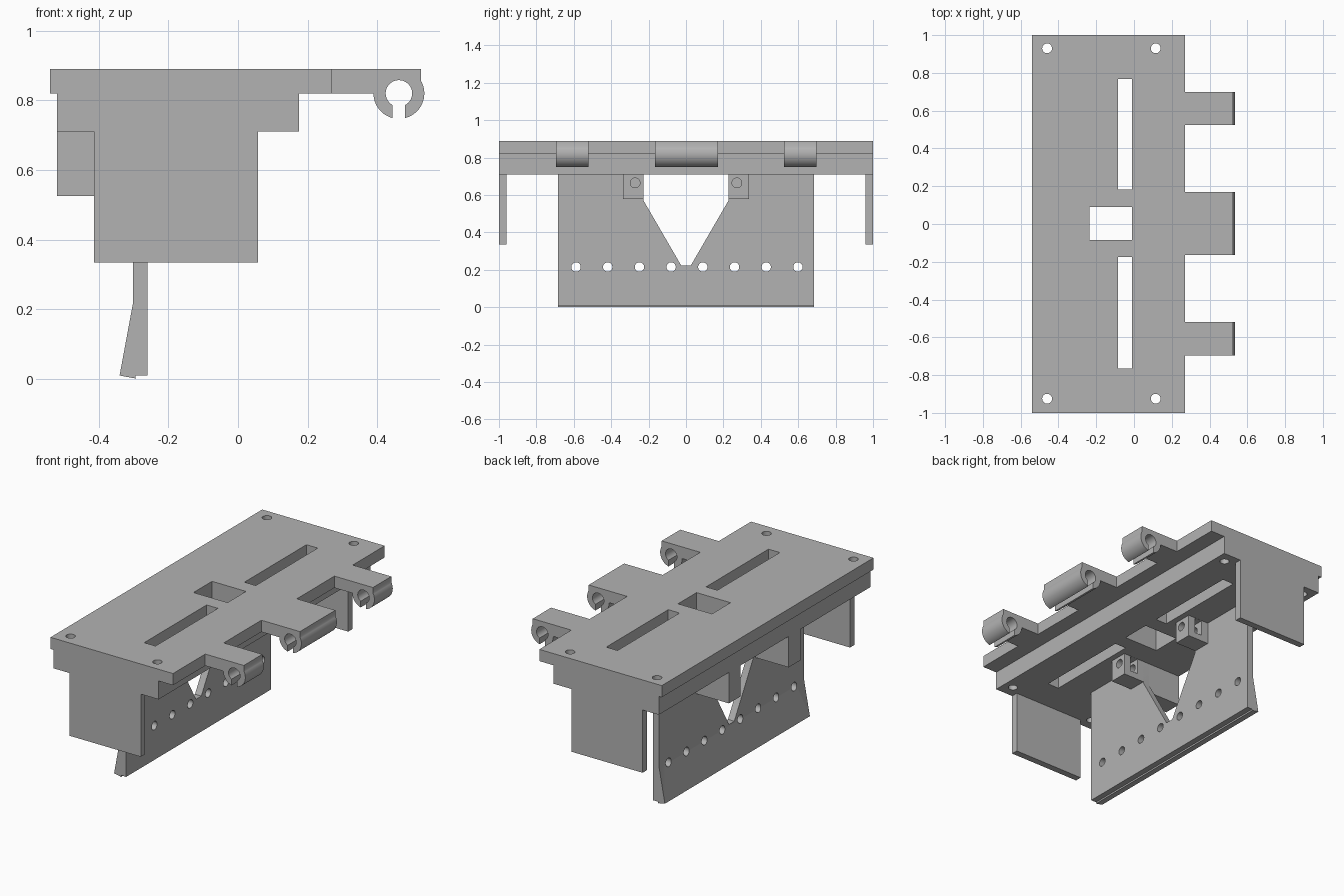
import bpy, bmesh
from math import sin, cos, asin, sqrt, pi
from mathutils import Vector

cube = bpy.data.objects.get("Cube")
if cube:
    bpy.data.objects.remove(cube, do_unlink=True)

grey = bpy.data.materials.new("plain grey")
grey.use_nodes = True
grey.diffuse_color = (0.45, 0.45, 0.45, 1)
grey.node_tree.nodes["Principled BSDF"].inputs["Base Color"].default_value = (0.45, 0.45, 0.45, 1)


def prism(bm, axis, pts, lo, hi):
    """Extrude a flat outline along an axis; the outline uses the other two axes in order."""
    def at(p, d):
        v = list(p)
        v.insert("xyz".index(axis), d)
        return Vector(v)
    face = bm.faces.new([bm.verts.new(at(p, lo)) for p in pts])
    ext = bmesh.ops.extrude_face_region(bm, geom=[face])
    verts = [g for g in ext["geom"] if isinstance(g, bmesh.types.BMVert)]
    bmesh.ops.translate(bm, verts=verts, vec=at((0, 0), hi - lo))


def rect(a0, a1, b0, b1):
    return [(a0, b0), (a1, b0), (a1, b1), (a0, b1)]


def arc(cx, cy, r, a0, a1, n):
    return [(cx + r * cos(a0 + (a1 - a0) * i / n), cy + r * sin(a0 + (a1 - a0) * i / n))
            for i in range(n + 1)]


def circle(cx, cy, r, n=32):
    return arc(cx, cy, r, 0, 2 * pi, n)[:-1]


def make(name, *prisms):
    bm = bmesh.new()
    for p in prisms:
        prism(bm, *p)
    bmesh.ops.recalc_face_normals(bm, faces=bm.faces)
    mesh = bpy.data.meshes.new(name)
    bm.to_mesh(mesh)
    bm.free()
    mesh.materials.append(grey)
    ob = bpy.data.objects.new(name, mesh)
    bpy.context.collection.objects.link(ob)
    return ob


def activate(ob):
    bpy.ops.object.select_all(action="DESELECT")
    ob.select_set(True)
    bpy.context.view_layer.objects.active = ob


def cut(ob, *prisms):
    cutter = make("cutter", *prisms)
    cutter.hide_render = True
    mod = ob.modifiers.new("cut", "BOOLEAN")
    mod.operation, mod.solver, mod.object = "DIFFERENCE", "EXACT", cutter
    activate(ob)
    bpy.ops.object.modifier_apply(modifier=mod.name)
    bpy.data.objects.remove(cutter, do_unlink=True)


def smooth(ob):
    activate(ob)
    bpy.ops.object.shade_smooth_by_angle(angle=0.6)


# Stepped top plate with slots, window and bolt holes
top = make("top_plate", ("y", [(-.54, .89), (-.54, .82), (-.52, .82), (-.52, .71),
                               (.175, .71), (.175, .82), (.27, .82), (.27, .89)], -1, 1))
cut(top,
    ("z", rect(-.085, -.01, .182, .768), .6, 1),
    ("z", rect(-.085, -.01, -.765, -.175), .6, 1),
    ("z", rect(-.235, -.01, -.085, .09), .6, 1),
    *[("z", circle(x, y, .026), .6, 1) for x in (-.46, .115) for y in (-.925, .93)])
smooth(top)

# Plates hanging at both ends
for name, lo in (("front_end_plate", -1), ("back_end_plate", .96)):
    make(name, ("y", rect(-.413, .057, .335, .71), lo, lo + .04))

# Hanging wall with flared foot, V notch and a row of holes
wall = make("notched_wall", ("y", [(-.26, .71), (-.302, .71), (-.302, .215), (-.34, .01),
                                   (-.297, .002), (-.295, 0), (-.295, .01), (-.26, .01)],
                             -.685, .685))
cut(wall,
    ("x", [(-.227, .8), (-.227, .57), (-.025, .222), (.025, .222), (.227, .57), (.227, .8)], -.5, 0),
    *[("x", circle(-.588 + .1695 * i, .215, .025), -.5, 0) for i in range(8)])
smooth(wall)

# Screw blocks crossing the wall, each with a nut slot and a screw hole
for name, s in (("front_screw_block", -1), ("back_screw_block", 1)):
    lo, hi = sorted((s * .227, s * .337))
    block = make(name, ("y", [(-.52, .71), (-.52, .525), (-.3, .525), (-.3, .578),
                              (-.12, .578), (-.12, .71)], lo, hi))
    cut(block, ("y", rect(-.215, -.165, .615, .709), lo - .1, hi + .1))
    cut(block, ("x", circle(s * .272, .665, .026), -.26, 0))
    smooth(block)

# Arms ending in split round clips
CX, CZ, R, r, g = .462, .82, .073, .038, .018
tip = .525
a_tip = asin(sqrt(R * R - (tip - CX) ** 2) / R)
a_out, a_in = asin(g / R), asin(g / r)
clip = ([(.27, CZ + .07), (tip, CZ + .07)]
        + arc(CX, CZ, R, a_tip, -pi / 2 + a_out, 20)
        + arc(CX, CZ, r, -pi / 2 + a_in, 1.5 * pi - a_in, 36)
        + arc(CX, CZ, R, -pi / 2 - a_out, -pi, 16)
        + [(.27, CZ)])
for name, lo, hi in (("front_clip", -.695, -.52), ("middle_clip", -.165, .17),
                     ("back_clip", .525, .698)):
    smooth(make(name, ("y", clip, lo, hi)))
